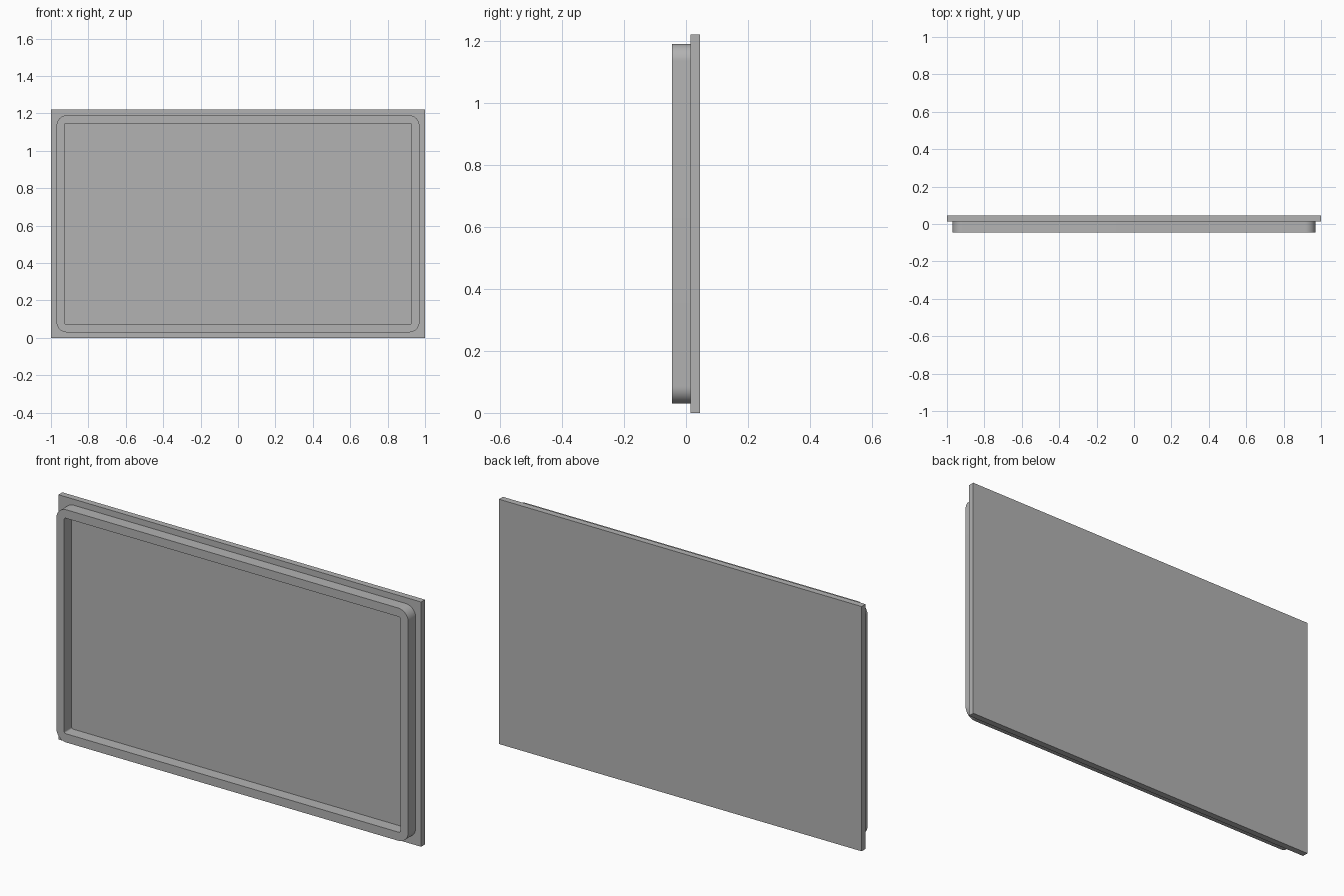
import bpy
import bmesh
from math import cos, sin, pi, radians

cube = bpy.data.objects.get("Cube")
if cube:
    bpy.data.objects.remove(cube, do_unlink=True)

WIDTH, HEIGHT = 2.0, 1.22
BACK, SEAM, FRONT = 0.045, 0.014, -0.045
MID_Z = HEIGHT / 2
STEPS = 12

grey = bpy.data.materials.new("plain_grey")
grey.use_nodes = True
colour = (0.45, 0.45, 0.45, 1)
grey.diffuse_color = colour
grey.node_tree.nodes["Principled BSDF"].inputs["Base Color"].default_value = colour


def add_object(name, bm):
    bmesh.ops.recalc_face_normals(bm, faces=bm.faces)
    mesh = bpy.data.meshes.new(name)
    bm.to_mesh(mesh)
    bm.free()
    mesh.materials.append(grey)
    obj = bpy.data.objects.new(name, mesh)
    bpy.context.collection.objects.link(obj)
    return obj


def rounded_loop(bm, half_x, half_z, radius, y):
    """Ring of vertices around a rounded rectangle in the xz plane."""
    verts = []
    for corner, (sx, sz) in enumerate([(1, 1), (-1, 1), (-1, -1), (1, -1)]):
        for i in range(STEPS + 1):
            a = (corner + i / STEPS) * pi / 2
            verts.append(bm.verts.new((sx * (half_x - radius) + radius * cos(a), y,
                                       MID_Z + sz * (half_z - radius) + radius * sin(a))))
    return verts


# Flat rectangular backing plate
bm = bmesh.new()
bmesh.ops.create_cube(bm, size=1)
for v in bm.verts:
    v.co = (v.co.x * WIDTH, (BACK + SEAM) / 2 + v.co.y * (BACK - SEAM),
            MID_Z + v.co.z * HEIGHT)
add_object("backing_plate", bm)

# Raised rim with rounded corners, open in the middle
bm = bmesh.new()
outer, inner = (0.97, 0.58, 0.055), (0.927, 0.537, 0.008)
rings = [rounded_loop(bm, *size, y) for size, y in
         [(outer, SEAM), (outer, FRONT), (inner, FRONT), (inner, SEAM)]]
for k in range(len(rings)):
    a, b = rings[k], rings[(k + 1) % len(rings)]
    for i in range(len(a)):
        j = (i + 1) % len(a)
        bm.faces.new((a[i], a[j], b[j], b[i]))
rim = add_object("raised_rim", bm)

# Smooth the rounded corners, keep the rim edges crisp
bpy.ops.object.select_all(action="DESELECT")
rim.select_set(True)
bpy.context.view_layer.objects.active = rim
bpy.ops.object.shade_smooth_by_angle(angle=radians(30))
